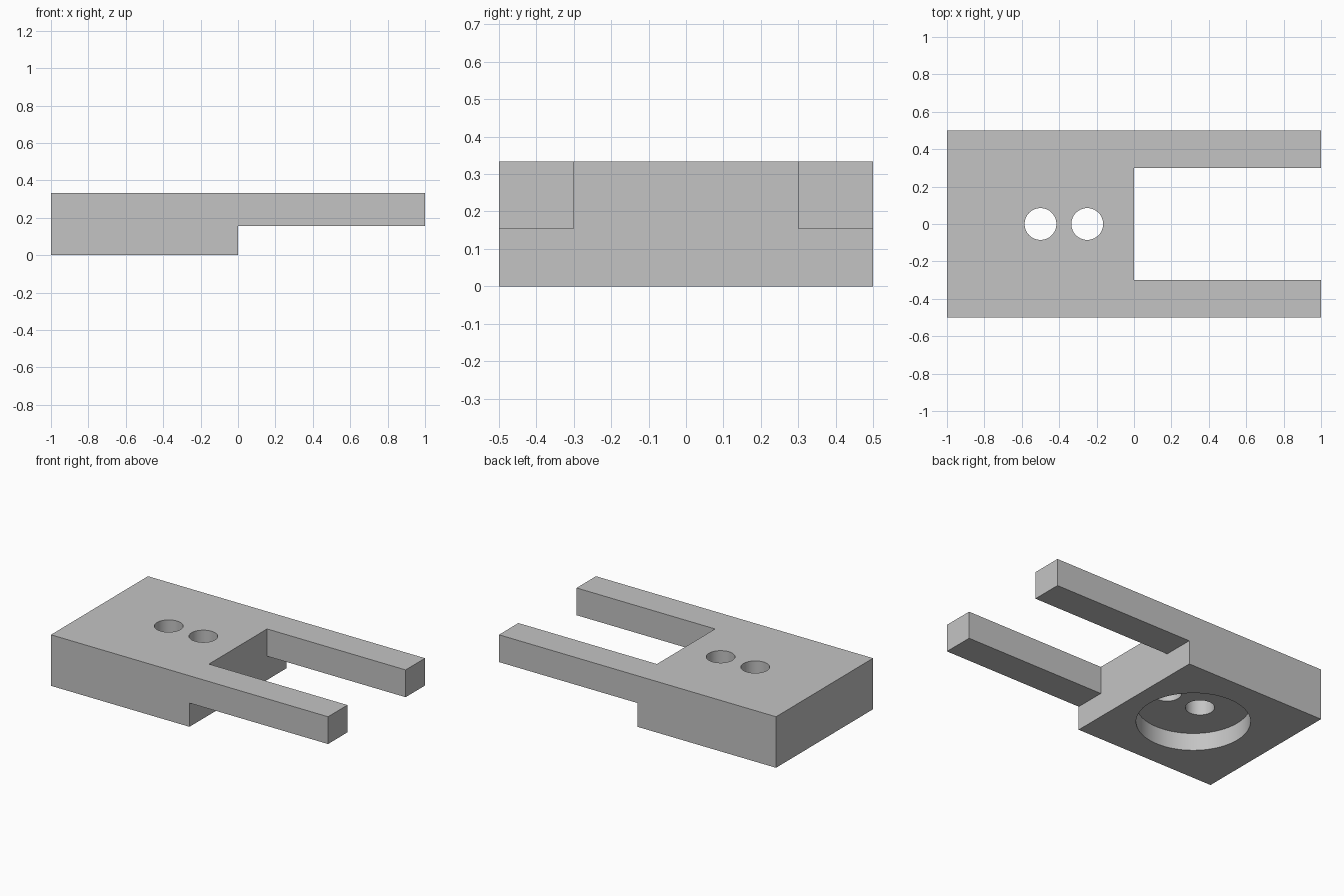
import bpy, bmesh
from mathutils import Matrix

cube = bpy.data.objects.get("Cube")
if cube:
    bpy.data.objects.remove(cube, do_unlink=True)

HEIGHT, STEP = 0.333, 0.155
RECESS_DEPTH = 0.113

grey = bpy.data.materials.new("plain grey")
grey.use_nodes = True
colour = (0.55, 0.55, 0.55, 1)
grey.diffuse_color = colour
grey.node_tree.nodes["Principled BSDF"].inputs["Base Color"].default_value = colour


def add_object(name, bm):
    bmesh.ops.recalc_face_normals(bm, faces=bm.faces)
    mesh = bpy.data.meshes.new(name)
    bm.to_mesh(mesh)
    bm.free()
    mesh.materials.append(grey)
    obj = bpy.data.objects.new(name, mesh)
    bpy.context.collection.objects.link(obj)
    return obj


def box(name, low, high):
    bm = bmesh.new()
    bmesh.ops.create_cube(bm, size=1)
    for v in bm.verts:
        v.co = [h if c > 0 else l for c, l, h in zip(v.co, low, high)]
    return add_object(name, bm)


def cylinder(name, x, radius, bottom, top):
    bm = bmesh.new()
    bmesh.ops.create_cone(bm, cap_ends=True, segments=64, radius1=radius,
                          radius2=radius, depth=top - bottom,
                          matrix=Matrix.Translation((x, 0, (bottom + top) / 2)))
    return add_object(name, bm)


# Stepped side profile, extruded across the full width
bm = bmesh.new()
profile = [(-1, 0), (0, 0), (0, STEP), (1, STEP), (1, HEIGHT), (-1, HEIGHT)]
face = bm.faces.new([bm.verts.new((x, -0.5, z)) for x, z in profile])
extruded = bmesh.ops.extrude_face_region(bm, geom=[face])["geom"]
bmesh.ops.translate(bm, vec=(0, 1, 0),
                    verts=[g for g in extruded if isinstance(g, bmesh.types.BMVert)])
bracket = add_object("forked_bracket", bm)

# Slot between the arms, two through holes and the round underside recess
cutters = [
    box("slot_cutter", (0, -0.3, -0.1), (1.1, 0.3, 0.5)),
    cylinder("recess_cutter", -0.45, 0.333, -0.1, RECESS_DEPTH),
    cylinder("inner_hole_cutter", -0.25, 0.085, -0.1, 0.5),
    cylinder("outer_hole_cutter", -0.5, 0.085, -0.1, 0.5),
]
bpy.ops.object.select_all(action='DESELECT')
bracket.select_set(True)
bpy.context.view_layer.objects.active = bracket
for cutter in cutters:
    cutter.hide_render = True
    cut = bracket.modifiers.new(cutter.name, 'BOOLEAN')
    cut.operation = 'DIFFERENCE'
    cut.solver = 'EXACT'
    cut.object = cutter
    bpy.ops.object.modifier_apply(modifier=cut.name)
    bpy.data.objects.remove(cutter, do_unlink=True)

bpy.ops.object.shade_smooth_by_angle()
